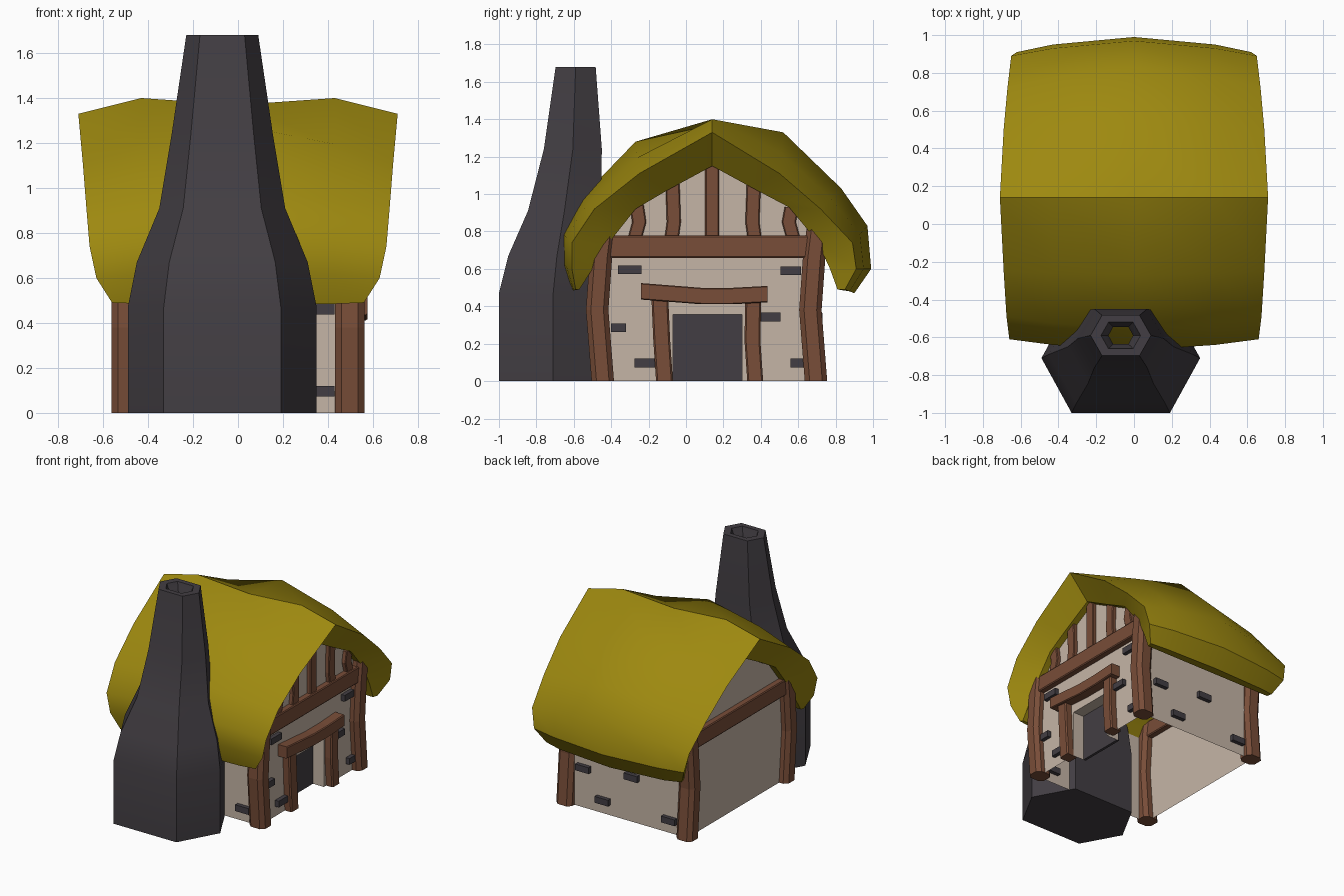
import bpy, bmesh, math

cube = bpy.data.objects.get("Cube")
if cube:
    bpy.data.objects.remove(cube, do_unlink=True)


def material(name, rgb):
    m = bpy.data.materials.new(name)
    m.use_nodes = True
    m.diffuse_color = (*rgb, 1)
    bsdf = m.node_tree.nodes["Principled BSDF"]
    bsdf.inputs["Base Color"].default_value = (*rgb, 1)
    bsdf.inputs["Roughness"].default_value = 0.9
    return m


THATCH = material("thatch yellow", (0.34, 0.25, 0.005))
WOOD = material("timber brown", (0.19, 0.075, 0.04))
PLASTER = material("plaster beige", (0.56, 0.46, 0.38))
STONE = material("dark stone", (0.055, 0.048, 0.056))


def finish(name, bm, mat, smooth=None, fix=True):
    bmesh.ops.remove_doubles(bm, verts=bm.verts, dist=0.0001)
    if fix:
        bmesh.ops.recalc_face_normals(bm, faces=bm.faces)
    me = bpy.data.meshes.new(name)
    bm.to_mesh(me)
    bm.free()
    me.materials.append(mat)
    ob = bpy.data.objects.new(name, me)
    bpy.context.collection.objects.link(ob)
    if smooth:
        bpy.ops.object.select_all(action="DESELECT")
        ob.select_set(True)
        bpy.context.view_layer.objects.active = ob
        bpy.ops.object.shade_smooth_by_angle(angle=math.radians(smooth))
    return ob


def skin(bm, rings, closed=True):
    """Bridge successive rings of points with quads."""
    vs = [[bm.verts.new(p) for p in r] for r in rings]
    n = len(vs[0])
    for a, b in zip(vs, vs[1:]):
        for i in range(n if closed else n - 1):
            j = (i + 1) % n
            bm.faces.new((a[i], a[j], b[j], b[i]))
    return vs


def timber(name, path, w, h, axis="z", chamfer=0.22, mat=WOOD):
    """Beam through the path points; w is its x width, h its other width."""
    c = 1 - 2 * chamfer
    section = [(-1, -c), (-c, -1), (c, -1), (1, -c), (1, c), (c, 1), (-c, 1), (-1, c)]
    rings = []
    for x, y, z in path:
        ring = []
        for u, v in section:
            du, dv = u * w / 2, v * h / 2
            ring.append((x + du, y + dv, z) if axis == "z" else (x + du, y, z + dv))
        rings.append(ring)
    bm = bmesh.new()
    vs = skin(bm, rings)
    bm.faces.new(vs[0])
    bm.faces.new(vs[-1])
    return finish(name, bm, mat)


def box(name, centre, size, mat):
    bm = bmesh.new()
    bmesh.ops.create_cube(bm, size=1)
    for v in bm.verts:
        v.co = [c + p * s for c, p, s in zip(centre, v.co, size)]
    return finish(name, bm, mat)


# Thatched roof: outer (y, z) profiles from front eave to back eave
RIDGE = 0.14
mid = [(-.61, .48), (-.67, .63), (-.67, .80), (-.56, .98), (-.27, 1.28), (RIDGE, 1.37),
       (.52, 1.33), (.83, 1.03), (.97, .83), (.99, .60), (.90, .47)]
end = [(-.59, .49), (-.61, .60), (-.61, .74), (-.49, .92), (-.25, 1.11), (RIDGE, 1.33),
       (.50, 1.11), (.72, .92), (.89, .74), (.91, .60), (.85, .49)]
inner = [(-.57, .49), (-.50, .60), (-.42, .73), (-.27, .92), (-.10, 1.02), (RIDGE, 1.15),
         (.36, 1.03), (.55, .93), (.70, .75), (.77, .60), (.81, .49)]
end_x = [.56, .63, .66, .675, .69, .71, .69, .67, .65, .62, .56]
half = [((a[0] + b[0]) / 2, (a[1] + b[1]) / 2) for a, b in zip(mid, end)]
half[5] = (RIDGE, 1.40)


def station(profile, xs):
    return [(x, y, z) for x, (y, z) in zip(xs, profile)]


n = len(mid)
inner_x = [.55] * n
right = [station(inner, inner_x), station(end, end_x), station(half, [.43] * n)]
left = [[(-x, y, z) for x, y, z in ring] for ring in right]
bm = bmesh.new()
loop = right + [station(mid, [0] * n)] + left[::-1] + [right[0]]
skin(bm, loop, closed=False)
# eave undersides
bmesh.ops.remove_doubles(bm, verts=bm.verts, dist=0.0001)
bmesh.ops.holes_fill(bm, edges=[e for e in bm.edges if e.is_boundary], sides=0)
finish("thatched_roof", bm, THATCH, 35)

# Plaster walls: gable outline with a door notch on the +x end, open floor
WX, Y0, Y1, D0, D1, DH, DEEP = .50, -.46, .70, -.07, .30, .355, .10
gable = [(Y1, 0), (Y1, .80), (.55, .98), (RIDGE, 1.20), (-.27, .98), (Y0, .74), (Y0, 0)]
notch = [(D0, 0), (D0, DH), (D1, DH), (D1, 0)]
bm = bmesh.new()
bm.faces.new([bm.verts.new((WX, y, z)) for y, z in gable + notch])
bm.faces.new([bm.verts.new((-WX, y, z)) for y, z in reversed(gable)])
for y, top, s in ((Y0, .74, 1), (Y1, .80, -1)):
    quad = [(-s * WX, y, 0), (s * WX, y, 0), (s * WX, y, top), (-s * WX, y, top)]
    bm.faces.new([bm.verts.new(p) for p in quad])
skin(bm, [[(x, y, z) for y, z in notch] for x in (WX, WX - DEEP)], closed=False)
finish("plaster_walls", bm, PLASTER, fix=False)
box("door", (WX - DEEP, (D0 + D1) / 2, DH / 2), (.02, D1 - D0, DH), STONE)

# Corner posts, slightly bowed
for sx, side in ((1, "left"), (-1, "right")):
    for y, place in ((-.445, "front"), (.695, "back")):
        x = sx * .497
        timber(f"{place}_{side}_post",
               [(x, y, 0), (x, y - .03, .38), (x, y - .01, .66), (x, y + .01, .82)], .13, .12)
    # Cross beam of each gable
    timber(f"{side}_cross_beam", [(sx * .50, -.42, .718), (sx * .50, .66, .718)],
           .09, .12, "y", .06)

# Gable studs above the cross beam
for i, (y, lean, top) in enumerate([(-.28, .03, .95), (-.08, .015, 1.07), (RIDGE, 0, 1.19),
                                    (.37, -.015, 1.06), (.58, -.03, .93)]):
    timber(f"gable_stud_{i + 1}", [(.50, y, .74), (.50, y + lean, .85), (.50, y + lean / 2, top)],
           .06, .075, chamfer=.08)

# Door frame
timber("front_door_post", [(.51, -.115, 0), (.51, -.13, .22), (.51, -.14, .45)], .09, .09, chamfer=.1)
timber("back_door_post", [(.51, .37, 0), (.51, .355, .22), (.51, .36, .45)], .09, .085, chamfer=.1)
timber("door_lintel", [(.52, -.24, .48), (.52, .08, .455), (.52, .25, .455), (.52, .435, .465)],
       .11, .088, "y", .06)

# Protruding stones: (position along wall, height)
for i, (y, z, w) in enumerate([(-.30, .595, .125), (-.36, .285, .08), (-.22, .097, .11),
                               (.56, .59, .11), (.453, .343, .105), (.595, .097, .07)]):
    box(f"door_wall_stone_{i + 1}", (WX, y, z), (.06, w, .047), STONE)
for i, (x, z) in enumerate([(.35, .30), (.19, .10), (-.05, .34), (-.36, .10)]):
    box(f"back_wall_stone_{i + 1}", (x, Y1, z), (.11, .06, .047), STONE)
for i, z in enumerate((.097, .46)):
    box(f"front_wall_stone_{i + 1}", (.375, Y0, z), (.11, .06, .047), STONE)

# Six-sided chimney with an open flue: (height, centre y, x radius, y radius)
rings = [(0, -.71, .42, .29), (.47, -.71, .42, .29), (.67, -.69, .38, .26),
         (.91, -.65, .28, .195), (1.24, -.605, .225, .155), (1.68, -.59, .16, .107),
         (1.68, -.59, .105, .07), (1.64, -.59, .09, .06), (1.60, -.59, .065, .045), (.75, -.59, .065, .045)]
hexagon = [(-1, 0), (-.62, -1), (.62, -1), (1, 0), (.62, 1), (-.62, 1)]
bm = bmesh.new()
vs = skin(bm, [[(-.07 + u * rx, cy + v * ry, z) for u, v in hexagon] for z, cy, rx, ry in rings])
bm.faces.new(vs[0])
bm.faces.new(vs[-1])
finish("chimney", bm, STONE, 40)
